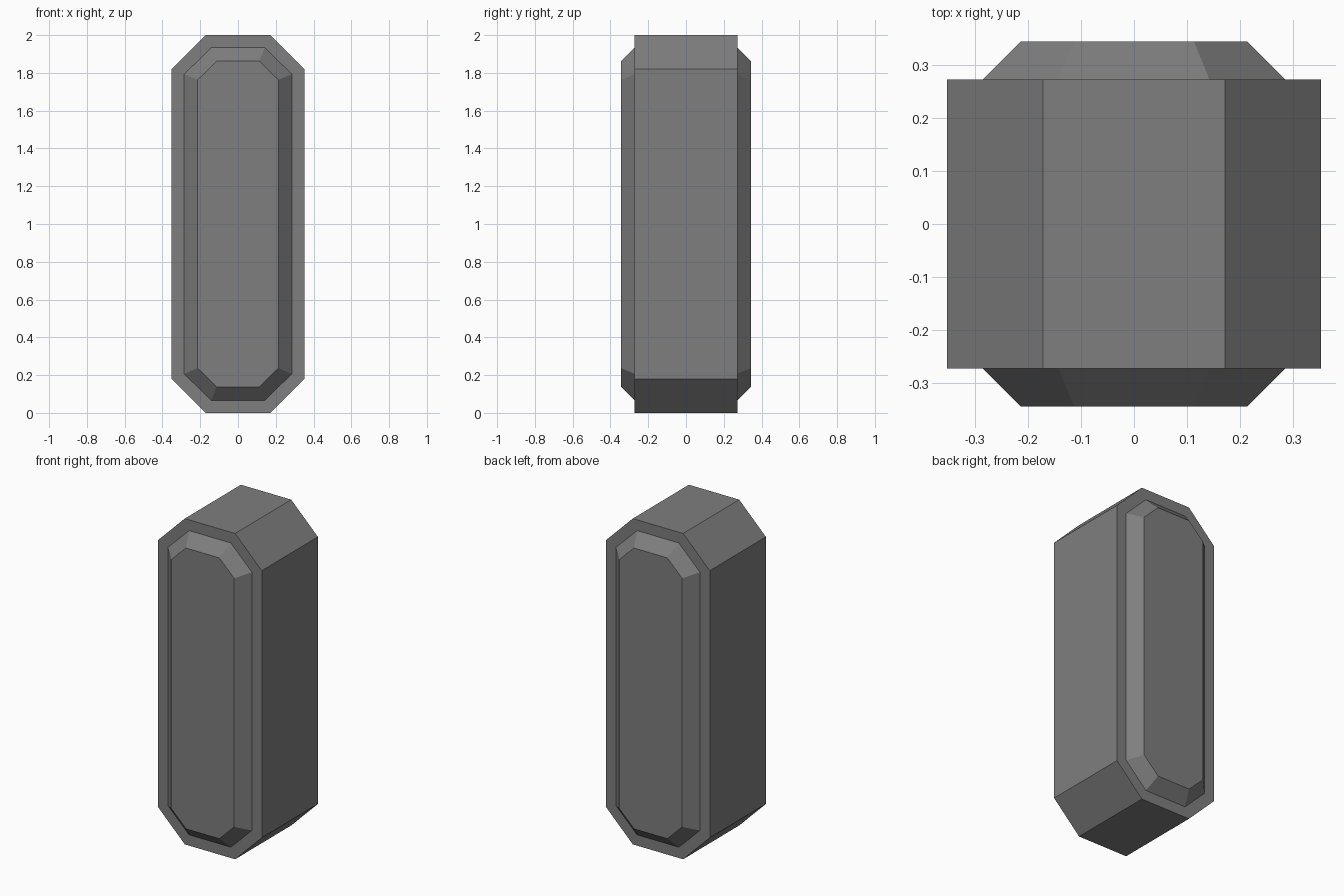
import bpy
import bmesh

cube = bpy.data.objects.get("Cube")
if cube:
    bpy.data.objects.remove(cube, do_unlink=True)

grey = bpy.data.materials.new("mid_grey")
grey.use_nodes = True
colour = (0.21, 0.21, 0.21, 1.0)
grey.diffuse_color = colour
grey.node_tree.nodes["Principled BSDF"].inputs["Base Color"].default_value = colour


def octagon(bm, y, half_w, half_h, flat_w, flat_h):
    """Upright octagon ring: full half sizes and half lengths of its flat edges."""
    pts = [(half_w, -flat_h), (half_w, flat_h), (flat_w, half_h), (-flat_w, half_h),
           (-half_w, flat_h), (-half_w, -flat_h), (-flat_w, -half_h), (flat_w, -half_h)]
    return [bm.verts.new((x, y, 1.0 + z)) for x, z in pts]


# Ring sizes, from the face of the raised panel out to the rim
panel_face = (0.214, 0.862, 0.113, 0.763)
panel_foot = (0.285, 0.934, 0.142, 0.793)
rim = (0.352, 1.0, 0.171, 0.82)
BODY_Y, PANEL_Y = 0.272, 0.343

# Rings run from front to back so the shell is one closed surface
bm = bmesh.new()
half = [(PANEL_Y, panel_face), (BODY_Y, panel_foot), (BODY_Y, rim)]
rings = [octagon(bm, -y, *size) for y, size in half]
rings += [octagon(bm, y, *size) for y, size in reversed(half)]

for a, b in zip(rings, rings[1:]):
    for i in range(8):
        j = (i + 1) % 8
        bm.faces.new((a[i], a[j], b[j], b[i]))

# Flat panel faces on both ends
bm.faces.new(rings[0])
bm.faces.new(rings[-1])
bmesh.ops.recalc_face_normals(bm, faces=bm.faces)

mesh = bpy.data.meshes.new("octagonal_block")
bm.to_mesh(mesh)
bm.free()
mesh.materials.append(grey)
block = bpy.data.objects.new("octagonal_block", mesh)
bpy.context.collection.objects.link(block)
